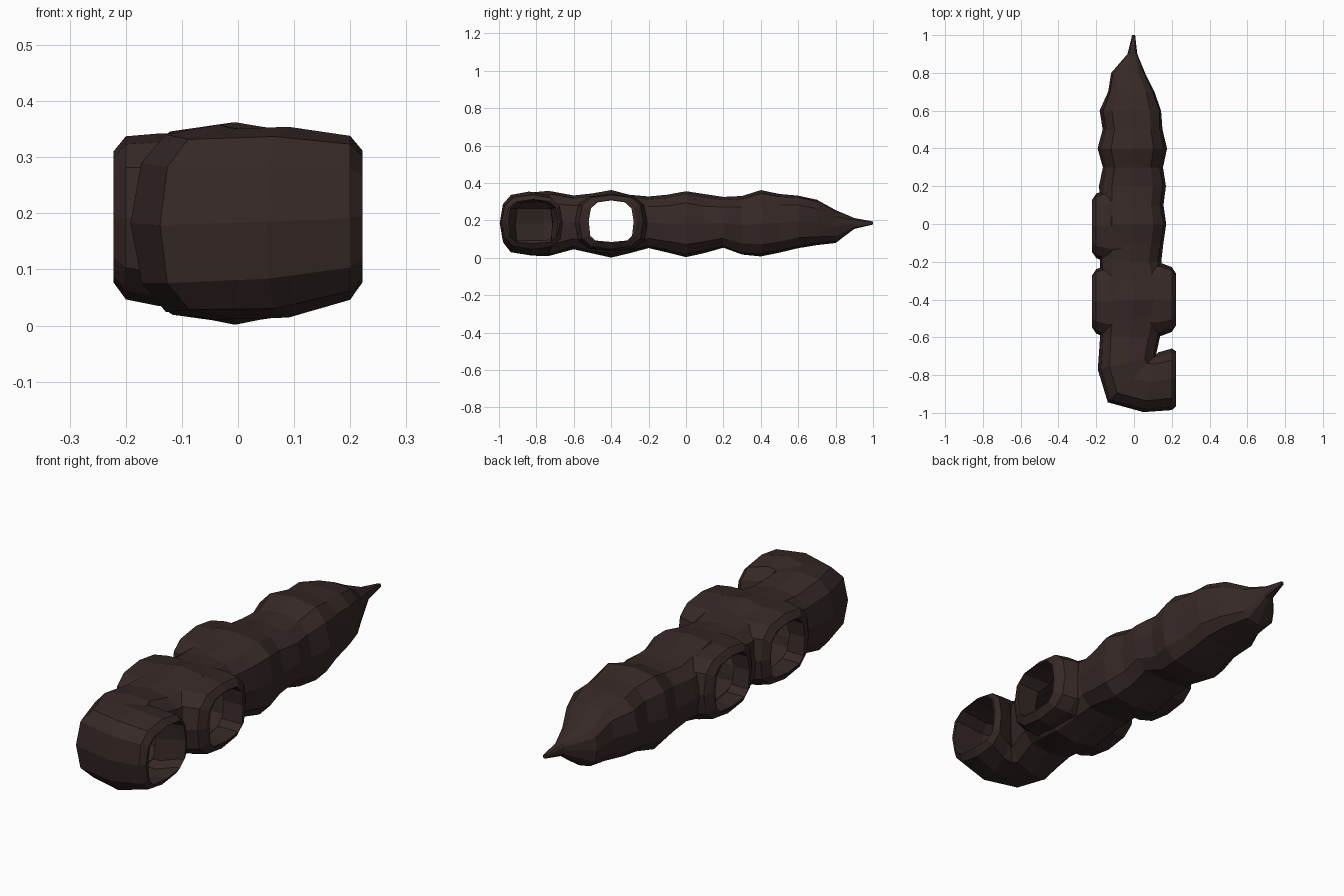
import bpy, bmesh, random
from math import cos, sin, pi
from mathutils import Vector

if "Cube" in bpy.data.objects:
    bpy.data.objects.remove(bpy.data.objects["Cube"])

random.seed(4)
SIDES = 12


def power(v, e):
    return (1 if v >= 0 else -1) * abs(v) ** e


def loft(name, rings, jitter=0.0, arch=False):
    """Skin rings given as (left xy, right xy, z low, z high)."""
    bm = bmesh.new()
    loops = []
    for a, b, lo, hi in rings:
        a, b = Vector((*a, 0)), Vector((*b, 0))
        mid, half = (a + b) / 2, (b - a) / 2
        zc, zh = (lo + hi) / 2, (hi - lo) / 2
        loop = []
        for k in range(SIDES):
            t = 2 * pi * k / SIDES
            e = 0.5 if arch and sin(t) < -0.01 else 0.7
            s = 1 + random.uniform(-jitter, jitter * 0.3)
            p = mid + half * power(cos(t), e) * s
            p.z = zc + zh * power(sin(t), e) * s
            loop.append(bm.verts.new(p))
        loops.append(loop)
    for r, q in zip(loops, loops[1:]):
        for k in range(SIDES):
            n = (k + 1) % SIDES
            bm.faces.new((r[k], r[n], q[n], q[k]))
    bm.faces.new(loops[0])
    bm.faces.new(loops[-1])
    bmesh.ops.recalc_face_normals(bm, faces=bm.faces)
    mesh = bpy.data.meshes.new(name)
    bm.to_mesh(mesh)
    bm.free()
    ob = bpy.data.objects.new(name, mesh)
    bpy.context.collection.objects.link(ob)
    return ob


def combine(target, tool, operation):
    mod = target.modifiers.new(operation, 'BOOLEAN')
    mod.operation, mod.object, mod.solver = operation, tool, 'EXACT'
    bpy.context.view_layer.objects.active = target
    bpy.ops.object.modifier_apply(modifier=mod.name)
    bpy.data.objects.remove(tool)


# Tunnel body: elbow at the front, lumpy run, pointed tail
elbow = [
    ((0.20, -0.985), (0.20, -0.655), 0.045, 0.337),
    ((0.05, -0.998), (0.13, -0.68), 0.015, 0.355),
    ((-0.14, -0.945), (0.12, -0.69), 0.008, 0.35),
    ((-0.19, -0.77), (0.12, -0.70), 0.005, 0.36),
]
rim = [((0.222, -0.965), (0.222, -0.67), 0.075, 0.315)]
# y, left x, right x, z low, z high
stations = [
    (-0.6, -0.185, 0.14, 0.045, 0.335), (-0.5, -0.18, 0.165, 0.02, 0.345),
    (-0.4, -0.185, 0.175, 0.003, 0.362), (-0.3, -0.18, 0.165, 0.02, 0.34),
    (-0.2, -0.185, 0.145, 0.05, 0.33), (-0.1, -0.18, 0.16, 0.025, 0.34),
    (0.0, -0.185, 0.175, 0.003, 0.362), (0.1, -0.18, 0.158, 0.025, 0.34),
    (0.2, -0.184, 0.17, 0.05, 0.325), (0.3, -0.165, 0.152, 0.012, 0.335),
    (0.4, -0.192, 0.174, 0.004, 0.362), (0.5, -0.165, 0.153, 0.025, 0.347),
    (0.6, -0.182, 0.149, 0.05, 0.337), (0.7, -0.137, 0.112, 0.065, 0.312),
    (0.8, -0.122, 0.06, 0.08, 0.255), (0.9, -0.035, 0.018, 0.155, 0.213),
    (1.0, -0.01, 0.006, 0.178, 0.194)]
run = [((l, y), (r, y), lo, hi) for y, l, r, lo, hi in stations]
tunnel = loft("tunnel", rim + elbow + run, jitter=0.035)


# Side mouths: flared into the body, with chamfered rims
def mouth(name, side, y):
    sizes = [(0.0, 0.2), (0.14, 0.195), (0.2, 0.172), (0.222, 0.138)]
    heights = [(0.03, 0.345), (0.035, 0.342), (0.047, 0.337), (0.077, 0.31)]
    return loft(name, [((side * x, y - w), (side * x, y + w), lo, hi)
                       for (x, w), (lo, hi) in zip(sizes, heights)], 0.01)


mouths = [(1, -0.4), (-1, -0.41), (-1, -0.01)]
for side, y in mouths:
    combine(tunnel, mouth("side_mouth", side, y), 'UNION')

# Hollow interior
opening = [((x, -0.95), (x, -0.685), 0.078, 0.312) for x in (0.3, 0.2)]
inner_elbow = [((l[0] * 0.87 + r[0] * 0.13, l[1] * 0.87 + r[1] * 0.13),
                (r[0] * 0.9 + l[0] * 0.1, r[1] * 0.9 + l[1] * 0.1),
                0.055, 0.312) for l, r, lo, hi in elbow[1:]]
inner_run = [((l[0] + 0.035, l[1]), (r[0] - 0.035, r[1]), lo + 0.035, hi - 0.035)
             for l, r, lo, hi in run[:-2]]
combine(tunnel, loft("bore", opening + inner_elbow + inner_run, arch=True),
        'DIFFERENCE')
for side, y in [(1, -0.4), (-1, -0.4), (-1, -0.01)]:
    hole = loft("mouth_bore", [((x, y - 0.12), (x, y + 0.12), 0.085, 0.307)
                               for x in (side * 0.3, 0)], arch=True)
    combine(tunnel, hole, 'DIFFERENCE')

# Dark earth colour
earth = bpy.data.materials.new("dark_earth")
earth.diffuse_color = (0.037, 0.022, 0.02, 1)
earth.use_nodes = True
earth.node_tree.nodes["Principled BSDF"].inputs["Base Color"].default_value = earth.diffuse_color
tunnel.data.materials.clear()
tunnel.data.materials.append(earth)
for poly in tunnel.data.polygons:
    poly.material_index = 0
    poly.use_smooth = False
